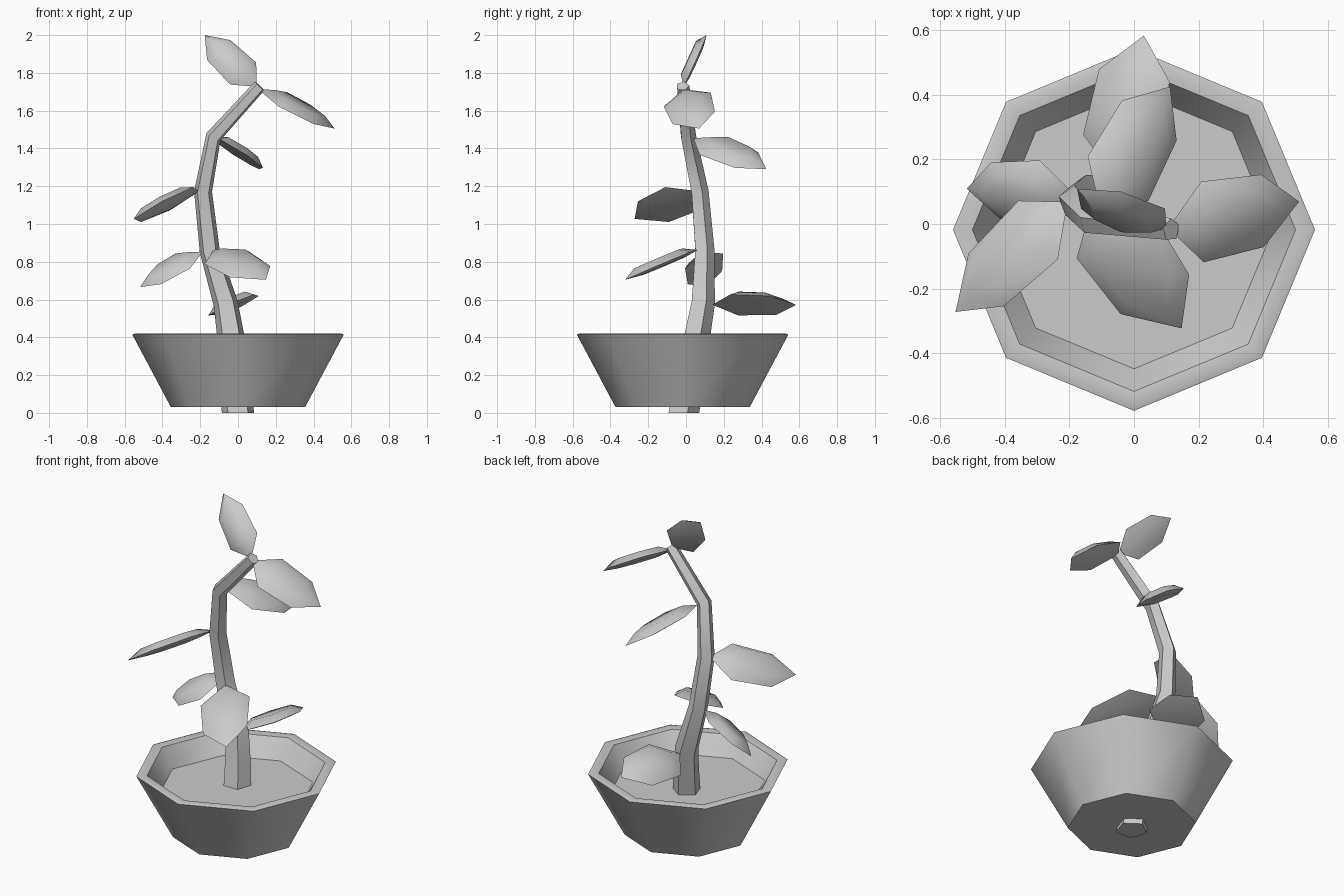
import bpy, bmesh, math
from mathutils import Vector

if "Cube" in bpy.data.objects:
    bpy.data.objects.remove(bpy.data.objects["Cube"])


def finish(name, rings, cap_start=True, cap_end=True, angle=50):
    """Loft equal-length rings of points into one object."""
    bm = bmesh.new()
    vs = [[bm.verts.new(p) for p in r] for r in rings]
    n = len(vs[0])
    for a, b in zip(vs, vs[1:]):
        for i in range(n):
            j = (i + 1) % n
            bm.faces.new((a[i], a[j], b[j], b[i]))
    if cap_start:
        bm.faces.new(vs[0][::-1])
    if cap_end:
        bm.faces.new(vs[-1])
    bmesh.ops.recalc_face_normals(bm, faces=bm.faces)
    me = bpy.data.meshes.new(name)
    bm.to_mesh(me)
    bm.free()
    ob = bpy.data.objects.new(name, me)
    bpy.context.collection.objects.link(ob)
    bpy.context.view_layer.objects.active = ob
    ob.select_set(True)
    bpy.ops.object.shade_smooth_by_angle(angle=math.radians(angle))
    ob.select_set(False)
    return ob


def ring(c, r, n, u=Vector((1, 0, 0)), v=Vector((0, 1, 0)), phase=0):
    return [Vector(c) + u * r * math.cos(phase + math.tau * i / n)
            + v * r * math.sin(phase + math.tau * i / n) for i in range(n)]


# Octagonal bowl: base, outer wall, rim, inner wall, soil surface
profile = [(0.355, 0.03), (0.56, 0.415), (0.545, 0.42), (0.5, 0.415), (0.43, 0.30)]
finish("pot", [ring((0, -0.018, z), r, 8) for r, z in profile], cap_end=False)
finish("soil", [ring((0, -0.018, z), 0.432, 8) for z in (0.28, 0.30)])

# Bent, tapering five-sided stem
path = [(0.0, -0.02, 0.0, 0.09), (-0.04, 0.055, 0.42, 0.075),
        (-0.065, 0.085, 0.58, 0.068), (-0.15, 0.095, 0.86, 0.056),
        (-0.185, 0.07, 1.17, 0.05), (-0.13, 0.01, 1.46, 0.044),
        (0.115, -0.018, 1.73, 0.036)]
pts = [Vector(p[:3]) for p in path]
rings = []
for i, p in enumerate(pts):
    d = (pts[min(i + 1, len(pts) - 1)] - pts[max(i - 1, 0)]).normalized()
    if i == 0:
        d = Vector((0, 0, 1))
    v = d.cross(Vector((1, 0, 0))).normalized()
    u = v.cross(d).normalized()
    rings.append(ring(p, path[i][3], 5, u, -v, math.radians(-18)))
rings[-1] = [Vector(q) for q in rings[-1]]
finish("stem", rings)

# Leaf outline: distance along the leaf and half-width across it
OUTLINE = [(0, 0), (0.26, 0.5), (0.72, 0.45), (1, 0.03), (0.72, -0.45), (0.26, -0.5)]


def leaf(name, base, tip, side, width):
    base, tip = Vector(base), Vector(tip)
    d = tip - base
    s = Vector(side)
    s = (s - d * (s.dot(d) / d.length_squared)).normalized()
    n = d.cross(s).normalized()
    n = n if n.z > 0 else -n

    def layer(k, h):
        return [base + d * (0.5 + (t - 0.5) * k) + s * w * width * k + n * h
                for t, w in OUTLINE]
    finish(name, [layer(0.62, -0.018), layer(1, -0.008), layer(0.66, 0.03)], angle=60)


# Leaves from bottom to top: base, tip, crosswise direction, width
leaves = [
    ((-0.06, 0.14, 0.58), (0.02, 0.585, 0.575), (0.25, 0, 0.11), 0.27),
    ((-0.13, 0.06, 0.87), (0.14, -0.33, 0.71), (0.25, 0.12, 0.06), 0.28),
    ((-0.19, 0.09, 0.86), (-0.52, 0.10, 0.67), (0, 0.2, 0.1), 0.22),
    ((-0.21, 0.07, 1.18), (-0.56, -0.265, 1.03), (0.12, -0.18, 0.12), 0.25),
    ((-0.10, 0.04, 1.46), (0.11, 0.43, 1.30), (0.2, -0.11, -0.1), 0.25),
    ((0.11, -0.015, 1.72), (0.515, 0.06, 1.51), (-0.02, 0.25, 0.08), 0.26),
    ((0.10, -0.02, 1.73), (-0.18, 0.10, 2.0), (0.12, 0.05, 0.1), 0.19),
]
for i, spec in enumerate(leaves):
    leaf(f"leaf_{i + 1}", *spec)
